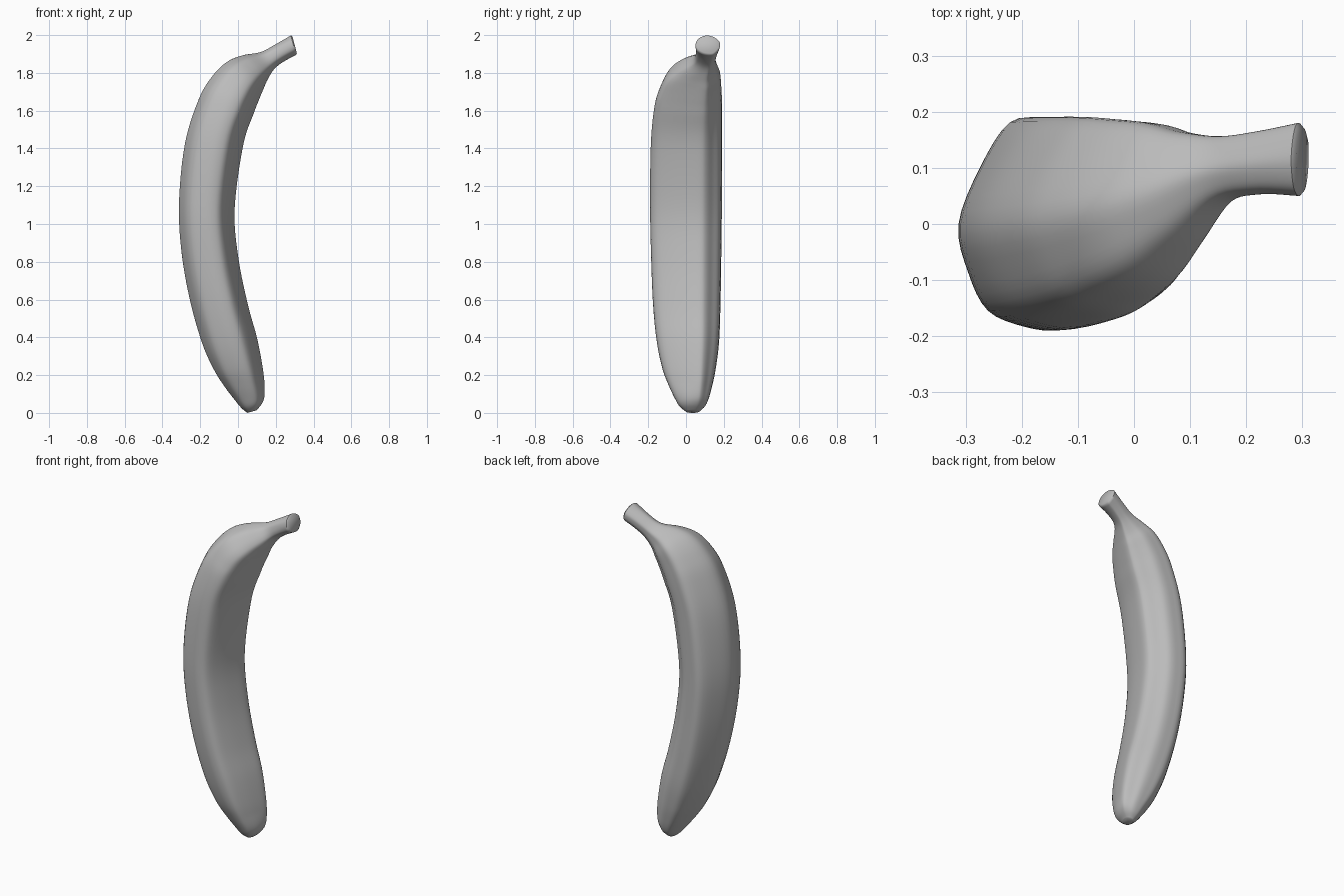
import bpy
import bmesh
import math
from mathutils import Vector

if "Cube" in bpy.data.objects:
    bpy.data.objects.remove(bpy.data.objects["Cube"])

RING_STEPS = 4      # subdivisions between neighbouring profile points
LENGTH_STEPS = 5    # subdivisions between neighbouring stations

# Ridged cross-section: (outer to inner curve, front to back), both from 0 to 1
PROFILE = [(0, .5), (.06, .27), (.18, .09), (.4, .015), (.6, 0), (.75, .06),
           (.87, .27), (.96, .52), (1, .7), (.96, .79), (.83, .88),
           (.7, .97), (.52, 1), (.31, .985), (.13, .77)]

# Stations from tip to stem: outer x, outer z, inner x, inner z, front y, back y
STATIONS = [
    (.05, 0, .098, .014, 0, .07),
    (.018, .026, .126, .046, -.035, .1),
    (-.02, .072, .141, .085, -.06, .12),
    (-.075, .145, .141, .15, -.092, .138),
    (-.128, .23, .129, .25, -.126, .156),
    (-.19, .37, .1, .4, -.155, .173),
    (-.255, .6, .053, .57, -.174, .18),
    (-.3, .86, .002, .82, -.184, .184),
    (-.312, 1.12, -.018, 1.08, -.189, .187),
    (-.28, 1.43, .028, 1.42, -.185, .188),
    (-.208, 1.66, .085, 1.59, -.166, .188),
    (-.138, 1.78, .112, 1.66, -.138, .184),
    (-.06, 1.857, .135, 1.715, -.1, .178),
    (.025, 1.893, .158, 1.765, -.04, .163),
    (.12, 1.91, .195, 1.822, .036, .156),
    (.2, 1.952, .245, 1.86, .053, .165),
    (.28, 1.998, .307, 1.893, .05, .18),
]


def spline(points, steps, closed):
    """Sample a smooth curve that passes through every point."""
    points = [Vector(p) for p in points]
    n = len(points)

    def at(i):
        return points[i % n] if closed else points[max(0, min(n - 1, i))]

    samples = []
    for i in range(n if closed else n - 1):
        a, b, c, d = (at(i + k) for k in (-1, 0, 1, 2))
        for s in range(steps):
            t = s / steps
            samples.append(b + (c - a) * (t / 2)
                           + (a - b * 2.5 + c * 2 - d / 2) * t * t
                           + (b * 3 - a - c * 3 + d) * (t ** 3 / 2))
    if not closed:
        samples.append(points[-1])
    return samples


def roundness(t):
    """Ridges fade out into the blossom tip and the stem."""
    tip = max(0, 1 - t / .2)
    stem = max(0, (t - .75) / .25)
    return min(1, .8 * tip + .6 * stem)


def ring_points(station, profile, blend):
    outer_x, outer_z, inner_x, inner_z, front, back = station
    for u, v in profile:
        angle = math.atan2(v - .5, u - .5)
        u += (.5 + math.cos(angle) / 2 - u) * blend
        v += (.5 + math.sin(angle) / 2 - v) * blend
        yield Vector((outer_x + (inner_x - outer_x) * u,
                      front + (back - front) * v,
                      outer_z + (inner_z - outer_z) * u))


# Peel material
peel = bpy.data.materials.new("peel_grey")
peel.use_nodes = True
grey = (.5, .5, .5, 1)
peel.diffuse_color = grey
peel.node_tree.nodes["Principled BSDF"].inputs["Base Color"].default_value = grey

# Fruit body and stem, lofted as one skin
bm = bmesh.new()
profile = spline(PROFILE, RING_STEPS, True)
stations = spline(STATIONS, LENGTH_STEPS, False)
rings = []
for i, station in enumerate(stations):
    blend = roundness(i / (len(stations) - 1))
    rings.append([bm.verts.new(p) for p in ring_points(station, profile, blend)])

count = len(profile)
for low, high in zip(rings, rings[1:]):
    for j in range(count):
        k = (j + 1) % count
        bm.faces.new((low[j], low[k], high[k], high[j]))

# Flat ends: blossom tip and cut stem with a softened rim
bm.faces.new(rings[0][::-1])
stem_end = bm.faces.new(rings[-1])
bmesh.ops.recalc_face_normals(bm, faces=bm.faces)
bmesh.ops.inset_region(bm, faces=[stem_end], thickness=.008, depth=.007)

mesh = bpy.data.meshes.new("banana")
bm.to_mesh(mesh)
bm.free()
mesh.materials.append(peel)
banana = bpy.data.objects.new("banana", mesh)
bpy.context.collection.objects.link(banana)

bpy.ops.object.select_all(action='DESELECT')
banana.select_set(True)
bpy.context.view_layer.objects.active = banana
bpy.ops.object.shade_smooth_by_angle(angle=math.radians(52))
